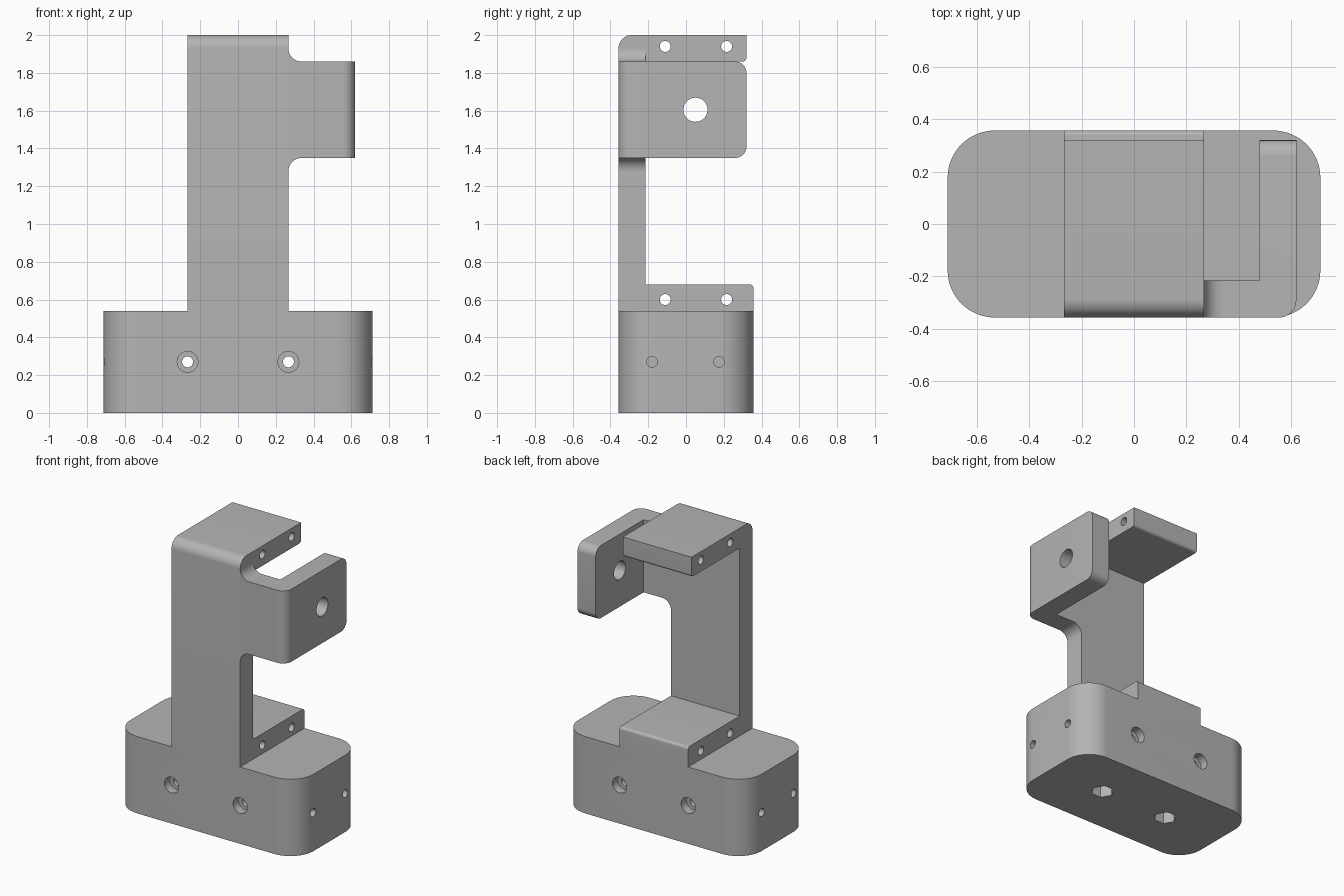
import bpy
import bmesh
from math import pi, cos, sin, radians
from mathutils import Vector

old = bpy.data.objects.get("Cube")
if old:
    bpy.data.objects.remove(old)

grey = bpy.data.materials.new("matte grey")
grey.use_nodes = True
colour = (0.46, 0.46, 0.46, 1)
grey.diffuse_color = colour
grey.node_tree.nodes["Principled BSDF"].inputs["Base Color"].default_value = colour

PLACE = {"x": lambda u, v, w: (w, u, v),
         "y": lambda u, v, w: (u, w, v),
         "z": lambda u, v, w: (u, v, w)}


def rounded(points, steps=10):
    """Round each (u, v, radius) corner that has a radius."""
    out = []
    for i, (u, v, r) in enumerate(points):
        p = Vector((u, v))
        if r == 0:
            out.append(p)
            continue
        a = (Vector(points[i - 1][:2]) - p).normalized()
        b = (Vector(points[(i + 1) % len(points)][:2]) - p).normalized()
        for k in range(steps + 1):
            t = k / steps * pi / 2
            out.append(p + a * r * (1 - sin(t)) + b * r * (1 - cos(t)))
    return out


def prism(name, profile, axis, low, high):
    """Extrude a flat profile along an axis."""
    bm = bmesh.new()
    rings = [[bm.verts.new(PLACE[axis](p[0], p[1], w)) for p in profile]
             for w in (low, high)]
    n = len(profile)
    for ring in rings:
        bm.faces.new(ring)
    for i in range(n):
        j = (i + 1) % n
        bm.faces.new((rings[0][i], rings[0][j], rings[1][j], rings[1][i]))
    bmesh.ops.recalc_face_normals(bm, faces=bm.faces)
    mesh = bpy.data.meshes.new(name)
    bm.to_mesh(mesh)
    bm.free()
    mesh.materials.append(grey)
    obj = bpy.data.objects.new(name, mesh)
    bpy.context.collection.objects.link(obj)
    return obj


def activate(obj):
    bpy.ops.object.select_all(action="DESELECT")
    obj.select_set(True)
    bpy.context.view_layer.objects.active = obj


def drill(target, axis, u, v, radius, low, high, sides=32):
    """Cut a round or hexagonal hole."""
    circle = [(u + radius * cos(2 * pi * k / sides), v + radius * sin(2 * pi * k / sides))
              for k in range(sides)]
    cutter = prism("hole_cutter", circle, axis, low, high)
    cutter.hide_render = True
    mod = target.modifiers.new("hole", "BOOLEAN")
    mod.operation = "DIFFERENCE"
    mod.solver = "EXACT"
    mod.object = cutter
    activate(target)
    bpy.ops.object.modifier_apply(modifier=mod.name)
    bpy.data.objects.remove(cutter)


W, D, H = 0.712, 0.357, 0.54      # base half width, half depth, height
C = 0.267                         # half width of the column
INNER = -0.215                    # rear face of the column
LOW, TOP = 1.35, 1.86             # arm height range

# Base block with rounded corners
base = prism("base", rounded([(-W, -D, 0.18), (W, -D, 0.18), (W, D, 0.18), (-W, D, 0.18)], 16),
             "z", 0, H)
for x in (-C, C):
    drill(base, "z", x, 0, 0.075, -0.1, 0.2, 6)
    drill(base, "y", x, 0.27, 0.029, -1, 1)
    drill(base, "y", x, 0.27, 0.055, -1, -D + 0.06)
    drill(base, "y", x, 0.27, 0.055, D - 0.06, 1)
for y in (-0.18, 0.175):
    drill(base, "x", y, 0.27, 0.028, W - 0.28, 1)
    drill(base, "x", y, 0.27, 0.028, -1, -W + 0.28)

# Upright frame: lower pad, column and top shelf
frame = prism("frame", rounded([(-D, H, 0), (D, H, 0), (D, 0.68, 0.02), (INNER, 0.68, 0),
                                (INNER, TOP, 0), (0.32, TOP, 0.02), (0.32, 2, 0),
                                (-D, 2, 0.07)]), "x", -C, C)
for y in (-0.11, 0.215):
    for z in (0.6, 1.94):
        drill(frame, "x", y, z, 0.029, -1, 1)

# Side arm with its rearward plate
arm = prism("side_arm", rounded([(C, -D, 0), (0.62, -D, 0.065), (0.62, 0.32, 0),
                                 (0.48, 0.32, 0), (0.48, INNER, 0), (C, INNER, 0)]),
            "z", LOW, TOP)
bm = bmesh.new()
bm.from_mesh(arm.data)
corners = [e for e in bm.edges
           if all(v.co.y > 0.31 for v in e.verts)
           and abs(e.verts[0].co.z - e.verts[1].co.z) < 0.01]
bmesh.ops.bevel(bm, geom=corners, offset=0.06, segments=10, profile=0.5, affect="EDGES")
bm.to_mesh(arm.data)
bm.free()
drill(arm, "x", 0.05, 1.605, 0.064, 0.4, 1)

# Curved fillets above and below the arm
R = 0.07
fillets = []
for name, z, way in (("upper_fillet", TOP, 1), ("lower_fillet", LOW, -1)):
    curve = [(C + R - R * sin(k * pi / 20), z + way * (R - R * cos(k * pi / 20)))
             for k in range(11)]
    fillets.append(prism(name, [(C, z)] + curve, "y", -D, INNER))

for obj in [base, frame, arm] + fillets:
    activate(obj)
    bpy.ops.object.shade_smooth_by_angle(angle=radians(30))
